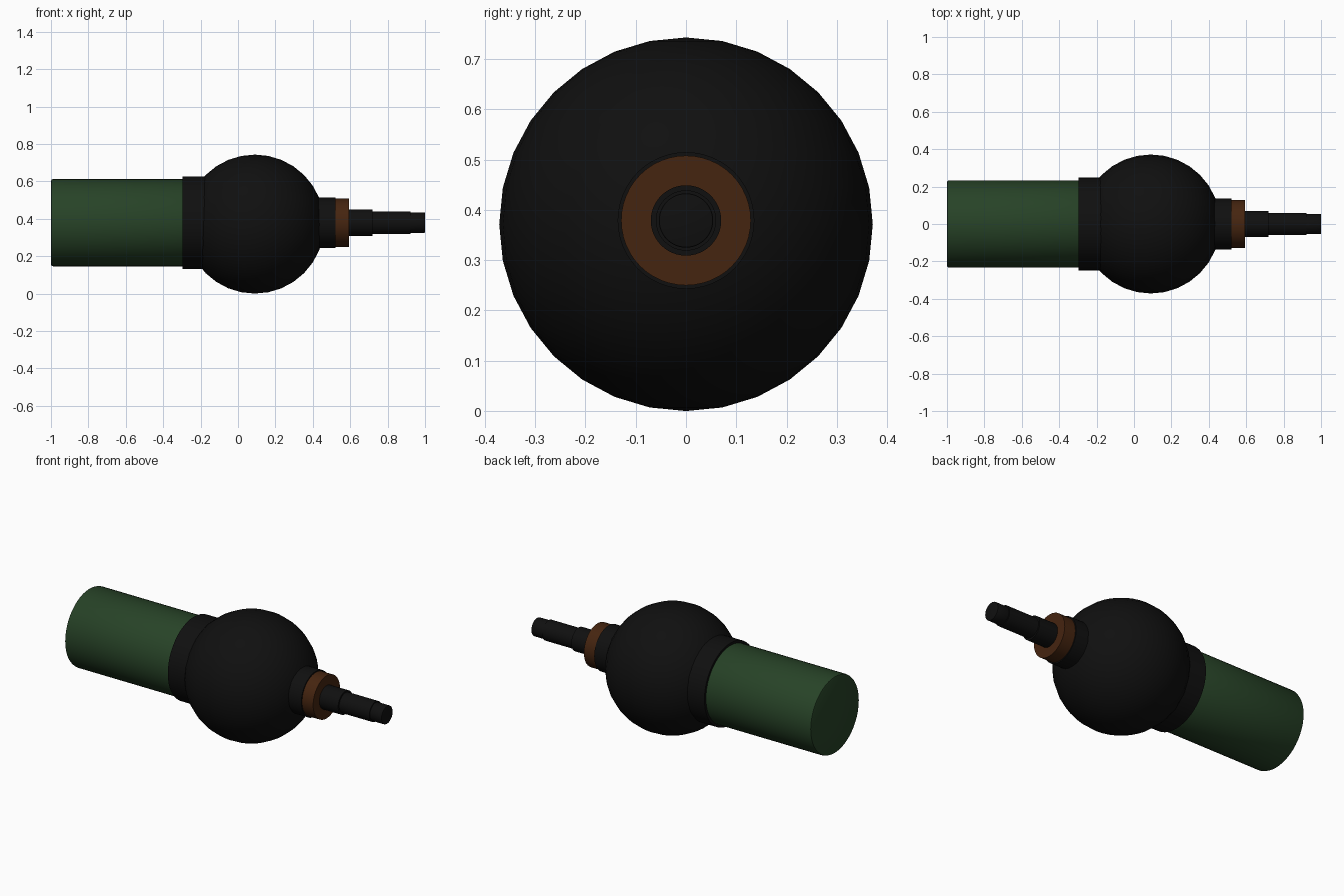
import bpy, bmesh, math
from mathutils import Matrix

if "Cube" in bpy.data.objects:
    bpy.data.objects.remove(bpy.data.objects["Cube"])

AXIS_Z = 0.379


def mat(name, rgb):
    m = bpy.data.materials.new(name)
    m.diffuse_color = (*rgb, 1)
    m.use_nodes = True
    m.node_tree.nodes["Principled BSDF"].inputs["Base Color"].default_value = m.diffuse_color
    return m


black = mat("black", (0.005, 0.005, 0.005))
green = mat("dark green", (0.02, 0.055, 0.02))
copper = mat("copper brown", (0.06, 0.018, 0.005))


def finish(bm, name, material):
    bmesh.ops.recalc_face_normals(bm, faces=bm.faces)
    me = bpy.data.meshes.new(name)
    bm.to_mesh(me)
    bm.free()
    me.materials.append(material)
    ob = bpy.data.objects.new(name, me)
    bpy.context.collection.objects.link(ob)
    bpy.ops.object.select_all(action='DESELECT')
    ob.select_set(True)
    bpy.context.view_layer.objects.active = ob
    bpy.ops.object.shade_smooth_by_angle(angle=math.radians(35))
    return ob


def cylinder(name, x0, x1, r, material, bevel=0.0, sides=48):
    """Capped cylinder along x, with optional softened rims."""
    bm = bmesh.new()
    place = Matrix.Translation(((x0 + x1) / 2, 0, AXIS_Z)) @ Matrix.Rotation(math.pi / 2, 4, 'Y')
    bmesh.ops.create_cone(bm, cap_ends=True, segments=sides, radius1=r, radius2=r,
                          depth=x1 - x0, matrix=place)
    if bevel:
        rims = [e for e in bm.edges if abs(e.verts[0].co.x - e.verts[1].co.x) < 1e-4]
        bmesh.ops.bevel(bm, geom=rims, offset=bevel, segments=2, profile=0.5, affect='EDGES')
    return finish(bm, name, material)


# Round central body
bm = bmesh.new()
bmesh.ops.create_uvsphere(bm, u_segments=32, v_segments=16, radius=0.3715,
                          matrix=Matrix.Translation((0.09, 0, 0.3715)))
finish(bm, "round_body", black)

# Rear handle and its collar
cylinder("handle", -1.0, -0.25, 0.233, green, bevel=0.01)
cylinder("handle_collar", -0.297, -0.15, 0.248, black)

# Neck, copper ring and stepped nozzle
cylinder("neck", 0.38, 0.52, 0.136, black)
cylinder("copper_ring", 0.51, 0.594, 0.129, copper)
cylinder("nozzle_base", 0.58, 0.72, 0.07, black)
cylinder("nozzle_middle", 0.71, 0.922, 0.06, black)
cylinder("nozzle_tip", 0.91, 1.0, 0.054, black, bevel=0.003)
